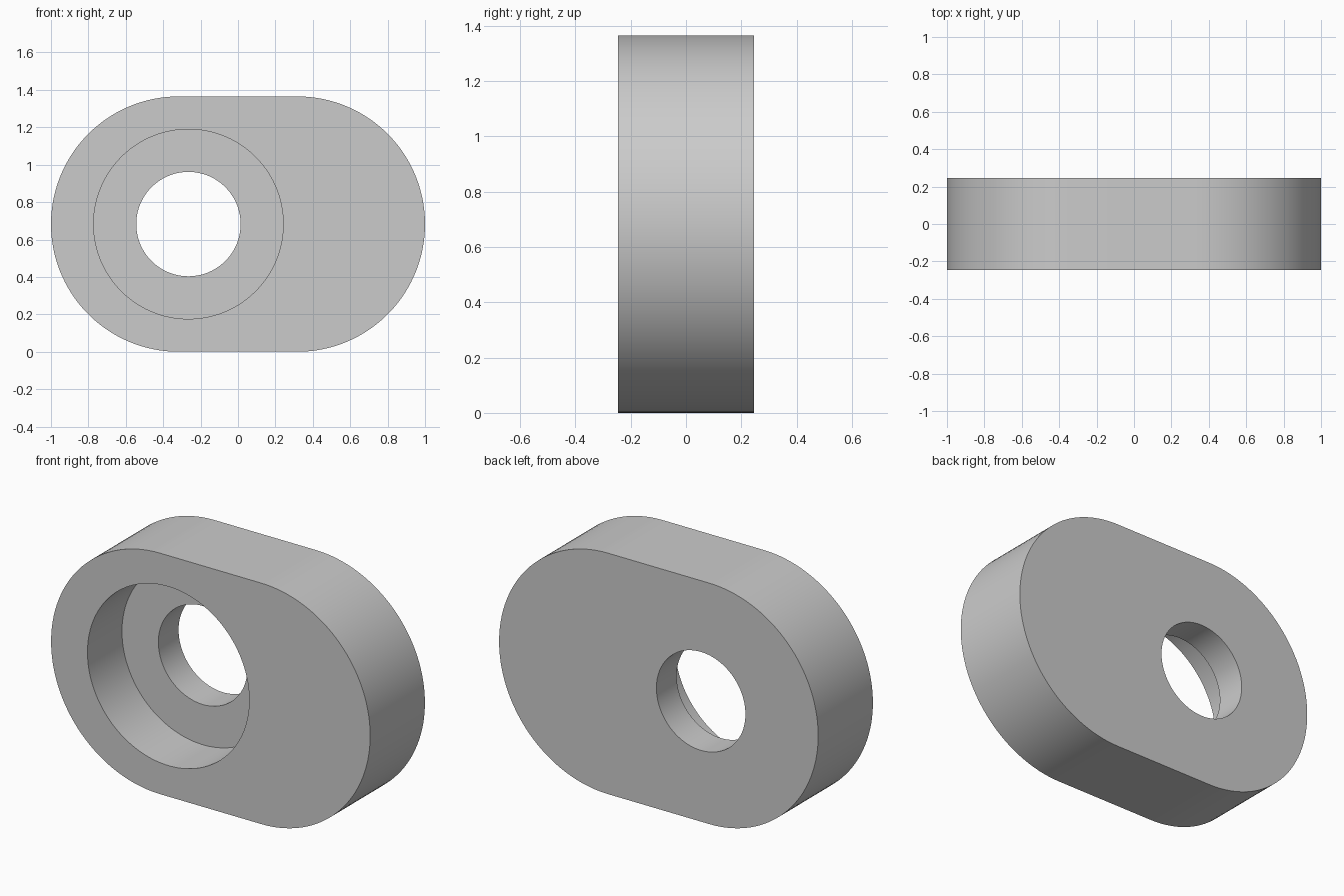
import bpy, bmesh
from math import pi, cos, sin

if "Cube" in bpy.data.objects:
    bpy.data.objects.remove(bpy.data.objects["Cube"])

N = 128                      # points per loop
R, HALF_FLAT = 0.6825, 0.3175  # end radius, half length of the straight edges
CZ, HOLE_X = 0.6825, -0.265
FRONT, FLOOR, BACK = -0.245, 0.064, 0.245


def slot(y):
    """Rounded-end outline at depth y."""
    pts = []
    half = N // 2
    for side, start in ((1, -pi / 2), (-1, pi / 2)):
        for i in range(half):
            a = start + pi * i / (half - 1)
            pts.append((side * HALF_FLAT + R * cos(a), y, CZ + R * sin(a)))
    return pts


def circle(r, y):
    """Hole outline at depth y, index-matched to the slot."""
    angles = [-pi / 2 + 2 * pi * (i + 0.5) / N for i in range(N)]
    return [(HOLE_X + r * cos(a), y, CZ + r * sin(a)) for a in angles]


# Closed chain of loops: outer wall, front face, counterbore, step, hole, back face
loops = [slot(BACK), slot(FRONT), circle(0.507, FRONT),
         circle(0.507, FLOOR), circle(0.279, FLOOR), circle(0.279, BACK)]

bm = bmesh.new()
rings = [[bm.verts.new(p) for p in loop] for loop in loops]
for k, a in enumerate(rings):
    b = rings[(k + 1) % len(rings)]
    for i in range(N):
        j = (i + 1) % N
        bm.faces.new((a[i], a[j], b[j], b[i]))
bmesh.ops.recalc_face_normals(bm, faces=bm.faces)
mesh = bpy.data.meshes.new("counterbored_plate")
bm.to_mesh(mesh)
bm.free()

plate = bpy.data.objects.new("counterbored_plate", mesh)
bpy.context.collection.objects.link(plate)
bpy.context.view_layer.objects.active = plate
plate.select_set(True)
bpy.ops.object.shade_smooth_by_angle()
